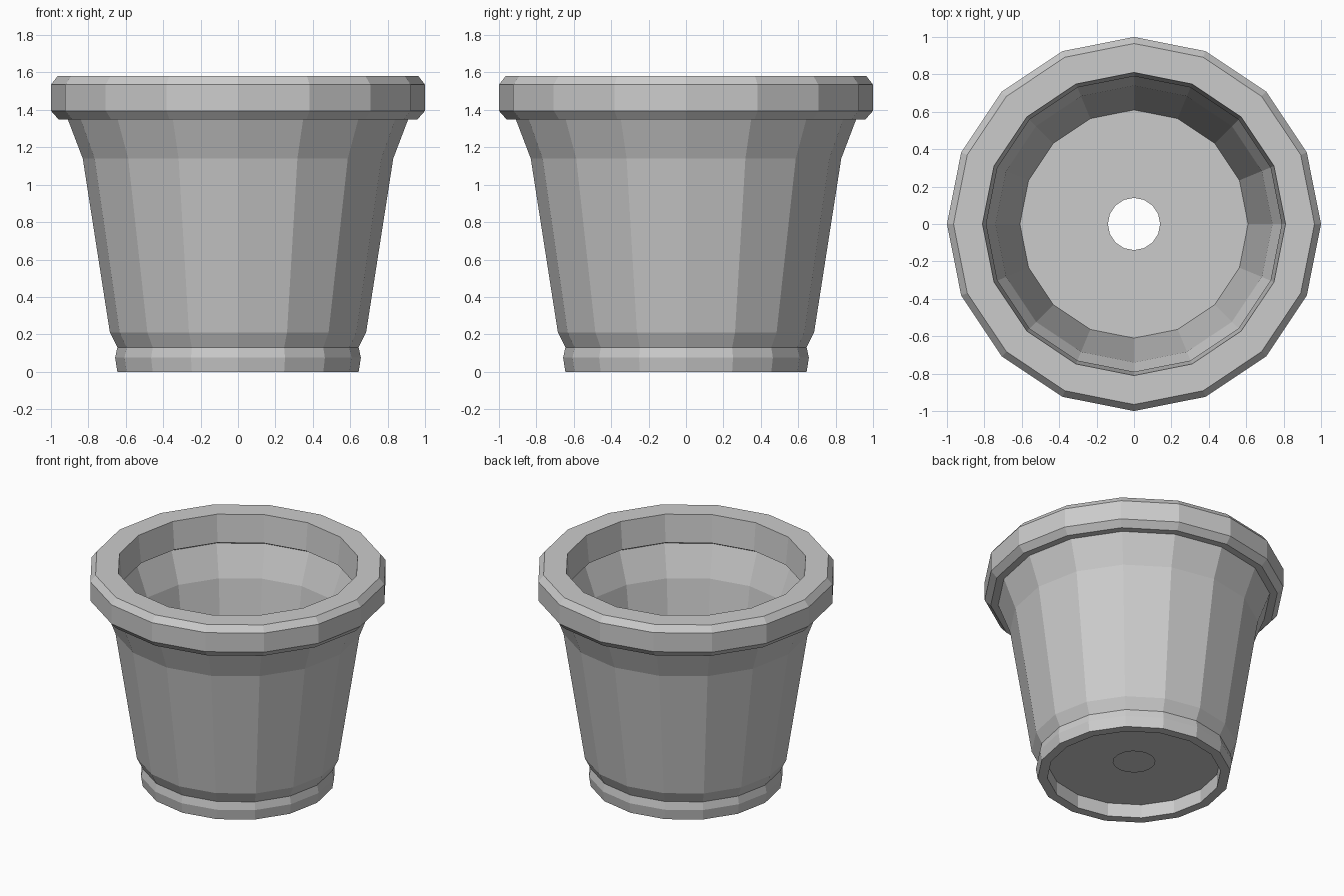
import bpy
from math import cos, sin, tau

if "Cube" in bpy.data.objects:
    bpy.data.objects.remove(bpy.data.objects["Cube"])

SIDES = 16


def lathe(name, profile):
    """Revolve (radius, z) points; normals face right of the profile's travel."""
    n = len(profile)
    verts = [(r * cos(tau * s / SIDES), r * sin(tau * s / SIDES), z)
             for s in range(SIDES) for r, z in profile]
    faces = []
    for s in range(SIDES):
        a, b = s * n, (s + 1) % SIDES * n
        faces += [(a + i, b + i, b + i + 1, a + i + 1) for i in range(n - 1)]
    mesh = bpy.data.meshes.new(name)
    mesh.from_pydata(verts, [], faces)
    obj = bpy.data.objects.new(name, mesh)
    bpy.context.collection.objects.link(obj)
    return obj


# Outer wall: recessed underside with drain hole, foot ring, flared body
lathe("pot_outer_wall", [
    (0.14, 0.10), (0.58, 0.10), (0.58, 0.0), (0.645, 0.0), (0.657, 0.075),
    (0.645, 0.13), (0.685, 0.21), (0.83, 1.14), (0.91, 1.35)])

# Thick bevelled rim, overhanging outside and inside
lathe("pot_rim", [
    (0.91, 1.35), (0.96, 1.35), (1.0, 1.395), (1.0, 1.535), (0.965, 1.58),
    (0.81, 1.58), (0.79, 1.38), (0.825, 1.36)])

# Inner wall and floor with drain hole
lathe("pot_inner_wall", [
    (0.825, 1.36), (0.74, 1.14), (0.61, 0.26), (0.14, 0.26)])
